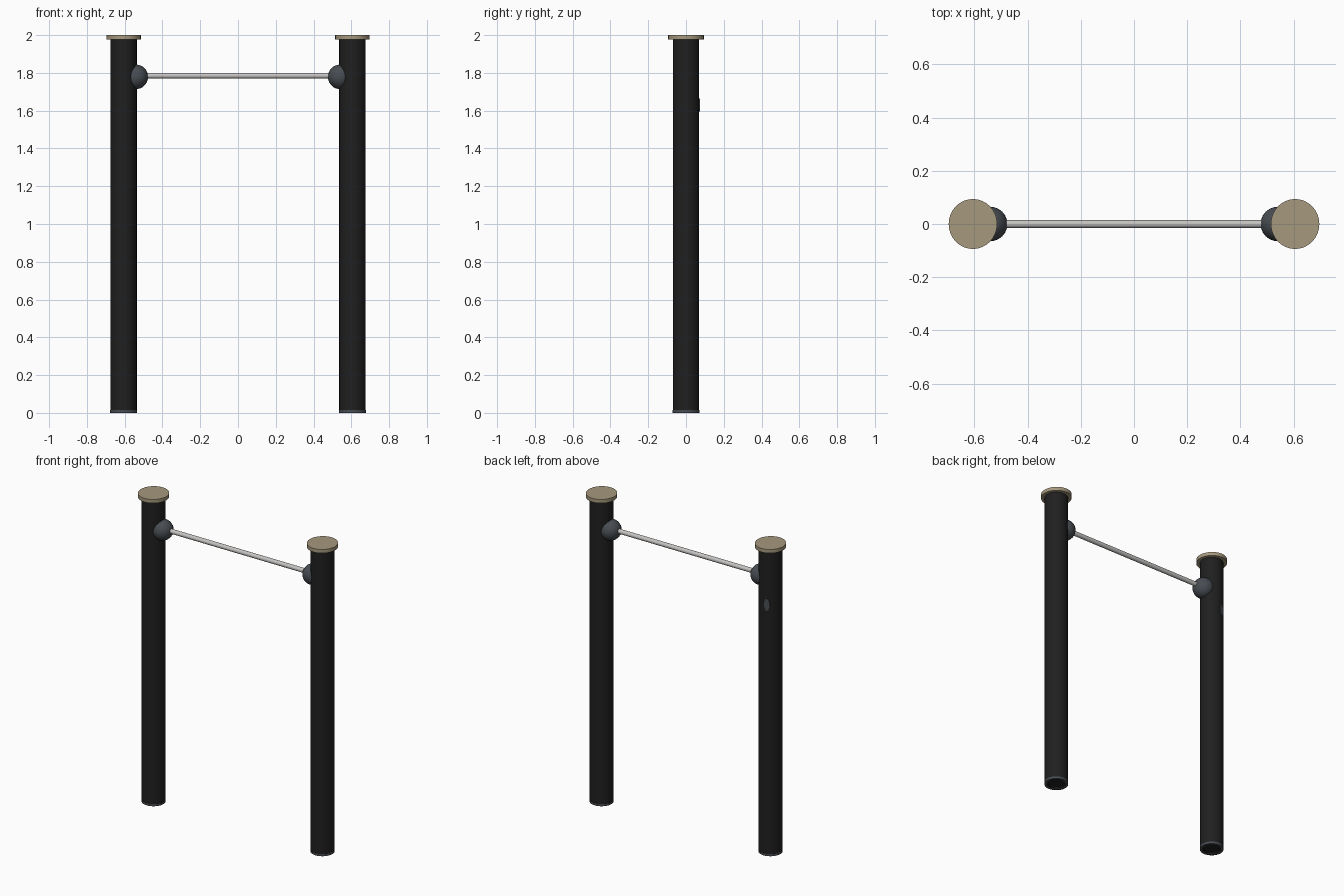
import bpy, math
from mathutils import Vector

cube = bpy.data.objects.get("Cube")
if cube:
    bpy.data.objects.remove(cube, do_unlink=True)


def material(name, color):
    m = bpy.data.materials.new(name)
    m.use_nodes = True
    rgba = (*color, 1)
    m.diffuse_color = rgba
    m.node_tree.nodes["Principled BSDF"].inputs["Base Color"].default_value = rgba
    return m


BLACK = material("black coating", (0.014, 0.014, 0.014))
TAN = material("tan cap", (0.38, 0.315, 0.205))
STEEL = material("pale steel", (0.56, 0.55, 0.54))
SLATE = material("slate grey", (0.065, 0.073, 0.085))

POST_X, POST_R, BAR_Z = 0.606, 0.07, 1.785


def finish(obj, name, mat, angle=40):
    obj.name = name
    obj.data.materials.append(mat)
    bpy.ops.object.select_all(action="DESELECT")
    obj.select_set(True)
    bpy.context.view_layer.objects.active = obj
    bpy.ops.object.shade_smooth_by_angle(angle=math.radians(angle))
    return obj


def lathe(name, profile, mat, x, sides=32):
    """Revolve (radius, height) points about a vertical axis."""
    verts, faces = [], []
    for r, z in profile:
        for i in range(sides):
            a = math.tau * i / sides
            verts.append((r * math.cos(a), r * math.sin(a), z))
    for k in range(len(profile) - 1):
        for i in range(sides):
            j = (i + 1) % sides
            a, b = k * sides, (k + 1) * sides
            faces.append((a + i, a + j, b + j, b + i))
    faces.append(tuple(reversed(range(sides))))
    last = (len(profile) - 1) * sides
    faces.append(tuple(range(last, last + sides)))
    mesh = bpy.data.meshes.new(name)
    mesh.from_pydata(verts, [], faces)
    obj = bpy.data.objects.new(name, mesh)
    obj.location.x = x
    bpy.context.collection.objects.link(obj)
    return finish(obj, name, mat)


for side, s in (("left", 1), ("right", -1)):
    x = s * POST_X
    # Post with a hollow foot
    lathe(side + "_post", [(0.05, 0.05), (0.05, 0.004), (POST_R, 0.004),
                           (POST_R, 1.98)], BLACK, x)
    # Thin foot rim
    rim = lathe(side + "_foot_rim", [(0.056, 0.012), (0.056, 0), (0.071, 0),
                                     (0.071, 0.014)], SLATE, x)
    # Leave the foot rim open so the post's hollow shows
    rim.data.materials.append(BLACK)
    for f in rim.data.polygons:
        if len(f.vertices) > 4:
            f.material_index = 1
    # Overhanging cap
    cap = lathe(side + "_cap", [(0.094, 1.976), (0.094, 2.0)], TAN, x)
    cap.scale.x = 0.97
    # Rounded clamp holding the bar
    bpy.ops.mesh.primitive_uv_sphere_add(segments=24, ring_count=16, radius=0.065,
                                         location=(s * 0.541, 0, 1.779))
    finish(bpy.context.object, side + "_bar_clamp", SLATE)

# Pull-up bar
bpy.ops.mesh.primitive_cylinder_add(vertices=16, radius=0.0148, depth=1.06,
                                    location=(0, 0, BAR_Z),
                                    rotation=(0, math.pi / 2, 0))
finish(bpy.context.object, "pull_up_bar", STEEL)

# Small oval badge on the rear of the right post
out = Vector((-0.31, 0.95, 0)).normalized()
bpy.ops.mesh.primitive_cylinder_add(vertices=20, radius=1, depth=1,
                                    location=Vector((-POST_X, 0, 1.63)) + out * 0.069)
badge = bpy.context.object
badge.rotation_euler = out.to_track_quat("Z", "Y").to_euler()
badge.scale = (0.018, 0.039, 0.008)
finish(badge, "oval_badge", SLATE)
